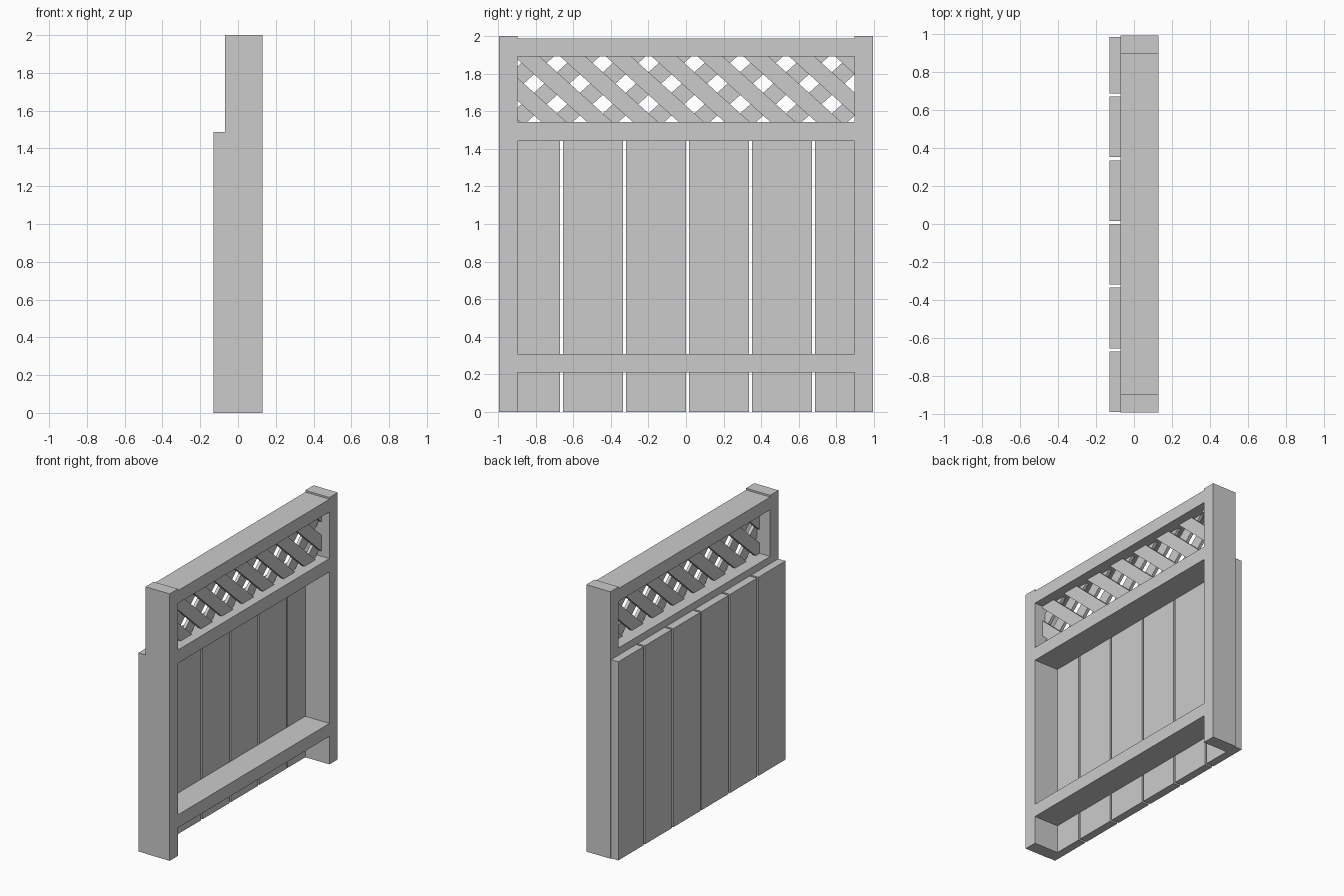
import bpy
import math

cube = bpy.data.objects.get("Cube")
if cube:
    bpy.data.objects.remove(cube, do_unlink=True)

grey = bpy.data.materials.new("plain grey")
grey.use_nodes = True
grey.diffuse_color = (0.6, 0.6, 0.6, 1)
grey.node_tree.nodes["Principled BSDF"].inputs["Base Color"].default_value = (0.6, 0.6, 0.6, 1)


def box(name, low, high, tilt=0):
    """Box between two corners, optionally turned about x through its centre."""
    bpy.ops.mesh.primitive_cube_add(size=1)
    ob = bpy.context.object
    ob.name = name
    ob.location = [(a + b) / 2 for a, b in zip(low, high)]
    ob.scale = [b - a for a, b in zip(low, high)]
    ob.rotation_euler.x = tilt
    ob.data.materials.append(grey)
    return ob


BACK, FRONT = -0.07, 0.13     # frame depth
END, INNER = 0.995, 0.897     # outer and inner edges of the posts

# Posts
box("right_post", (BACK, -END, 0), (FRONT, -INNER, 2))
box("left_post", (BACK, INNER, 0), (FRONT, END, 2))

# Rails
for name, z0, z1 in (("bottom_rail", 0.21, 0.307), ("middle_rail", 1.442, 1.542),
                     ("top_rail", 1.891, 1.987)):
    box(name, (BACK, -INNER, z0), (FRONT, INNER, z1))

# Vertical boards, the last one trimmed
PITCH = 0.336
for i in range(6):
    y = -0.992 + PITCH * i
    box(f"board_{i + 1}", (-0.13, y, 0), (BACK, min(y + 0.32, 0.987), 1.488))

# Diagonal lattice in two layers, ends buried in the frame
STEP, SLOPE, WIDTH = 0.244, 0.9, 0.09
HOLE_Y, HOLE_Z = -0.565, 1.748
Z0, Z1, YMAX = 1.5, 1.93, 0.94


def lattice(name, direction, x0, x1):
    slope = SLOPE * direction
    for k in range(-4, 10):
        y_mid = HOLE_Y + STEP * (k + 0.5)
        ya, yb = sorted(y_mid + (z - HOLE_Z) / slope for z in (Z0, Z1))
        ya, yb = max(ya, -YMAX), min(yb, YMAX)
        if yb - ya < 0.03:
            continue
        yc = (ya + yb) / 2
        zc = HOLE_Z + (yc - y_mid) * slope
        half = (yb - ya) / 2 * math.hypot(1, slope)
        box(f"{name}_{k + 5}", (x0, yc - half, zc - WIDTH / 2),
            (x1, yc + half, zc + WIDTH / 2), math.atan(slope))


lattice("front_slat", -1, 0.04, 0.063)
lattice("back_slat", 1, 0.017, 0.04)
